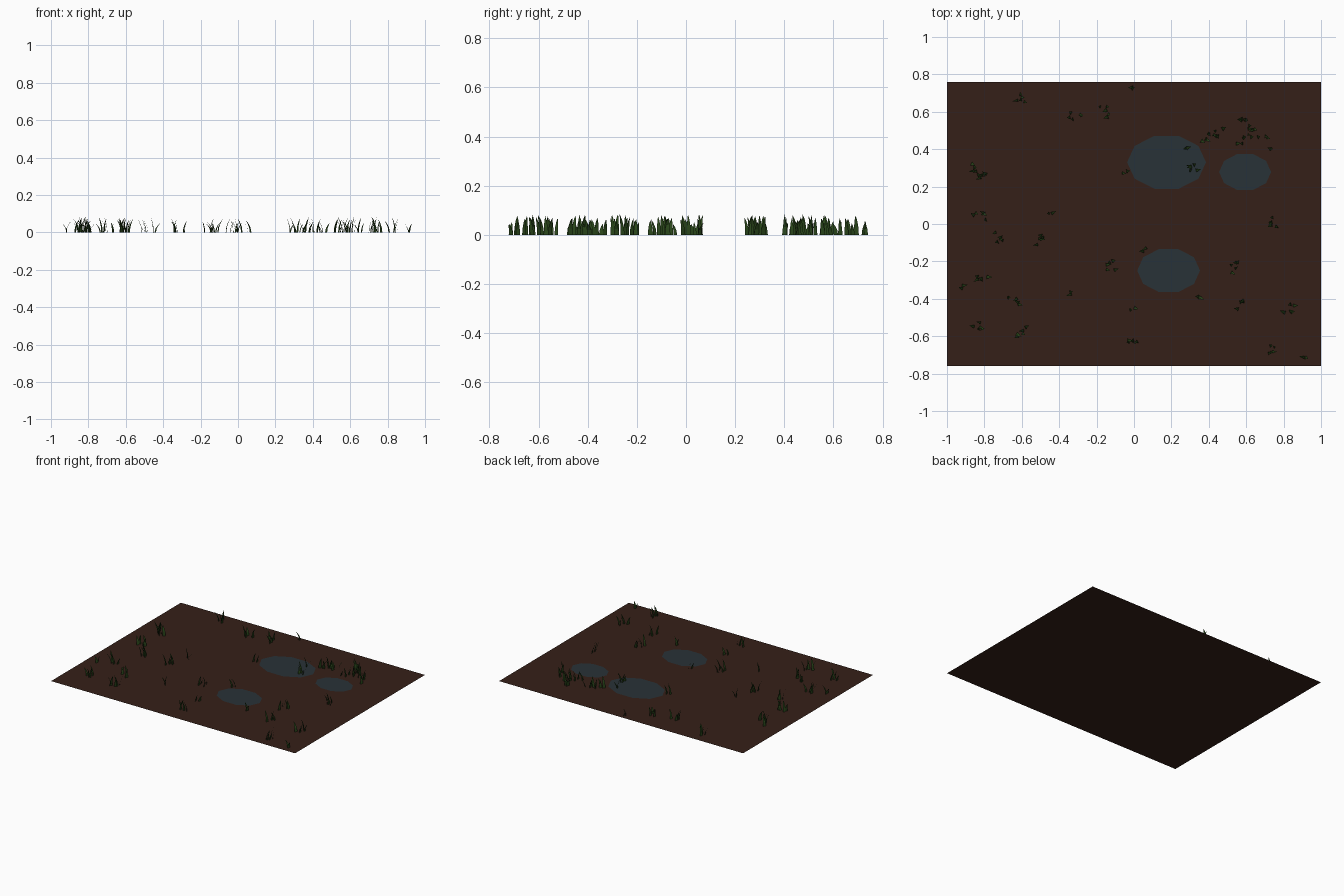
import bpy, bmesh, math, random
from mathutils import Vector

if "Cube" in bpy.data.objects:
    bpy.data.objects.remove(bpy.data.objects["Cube"])

random.seed(4)


def material(name, rgb):
    m = bpy.data.materials.new(name)
    m.diffuse_color = (*rgb, 1)
    m.use_nodes = True
    m.node_tree.nodes["Principled BSDF"].inputs["Base Color"].default_value = m.diffuse_color
    return m


def finish(bm, name, mat):
    me = bpy.data.meshes.new(name)
    bm.to_mesh(me)
    bm.free()
    me.materials.append(mat)
    ob = bpy.data.objects.new(name, me)
    bpy.context.collection.objects.link(ob)
    return ob


soil = material("soil", (0.036, 0.014, 0.009))
water = material("water", (0.022, 0.032, 0.038))
green = material("grass", (0.022, 0.06, 0.01))

# Flat muddy ground
bm = bmesh.new()
bmesh.ops.create_grid(bm, x_segments=8, y_segments=6, size=1)
bmesh.ops.scale(bm, vec=(1, 0.76, 1), verts=bm.verts)
finish(bm, "ground", soil)

# Ten-sided puddles: centre x, y, radius x, y
for i, (x, y, rx, ry) in enumerate([(0.174, 0.33, 0.211, 0.149),
                                    (0.594, 0.278, 0.139, 0.101),
                                    (0.185, -0.249, 0.168, 0.121)]):
    bm = bmesh.new()
    ring = [bm.verts.new((x + rx * math.cos(a), y + ry * math.sin(a), 0.004))
            for a in (k * math.tau / 10 for k in range(10))]
    bm.faces.new(ring)
    finish(bm, f"puddle_{i + 1}", water)


# One tapered blade that bends over towards its facing direction
def blade(bm, x, y, angle, height, width, bend):
    out = Vector((math.cos(angle), math.sin(angle), 0))
    side = Vector((-out.y, out.x, 0))
    base = Vector((x, y, 0))
    rows = []
    for t, w in ((0, 1.0), (0.4, 0.85), (0.75, 0.5)):
        p = base + out * bend * t * t + Vector((0, 0, height * t))
        rows.append([bm.verts.new(p + side * s * width * w / 2) for s in (-1, 1)])
    tip = bm.verts.new(base + out * bend + Vector((0, 0, height)))
    for a, b in zip(rows, rows[1:]):
        bm.faces.new((a[0], a[1], b[1], b[0]))
    bm.faces.new((rows[-1][0], rows[-1][1], tip))


# Grass tufts: full ones, then sparse ones
full = [(-.62, .68), (-.32, .58), (-.17, .60), (-.84, .31), (-.82, .24), (-.82, .04),
        (-.72, -.07), (-.51, -.09), (-.14, -.225), (-.82, -.29), (-.65, -.41),
        (-.83, -.55), (-.61, -.575), (-.01, -.615), (.30, .30), (.39, .465),
        (.45, .49), (.59, .55), (.64, .49), (.58, .455), (.76, .015),
        (.55, -.23), (.57, -.43), (.82, -.455), (.75, -.67)]
sparse = [(-.01, .73), (-.45, .05), (-.92, -.34), (-.34, -.365), (-.01, -.455),
          (.06, -.135), (-.05, .28), (.28, .41), (.71, .47), (.73, .395),
          (.35, -.385), (.91, -.72)]
bm = bmesh.new()
for spots, count, spread in ((full, 5, 0.035), (sparse, 2, 0.015)):
    for x, y in spots:
        for _ in range(count):
            facing = random.choice((0, math.pi)) + random.uniform(-0.6, 0.6)
            blade(bm, x + random.uniform(-spread, spread),
                  y + random.uniform(-spread, spread) * 0.8, facing,
                  random.uniform(0.045, 0.085), random.uniform(0.015, 0.022),
                  random.uniform(0.012, 0.032))
finish(bm, "grass_tufts", green)
